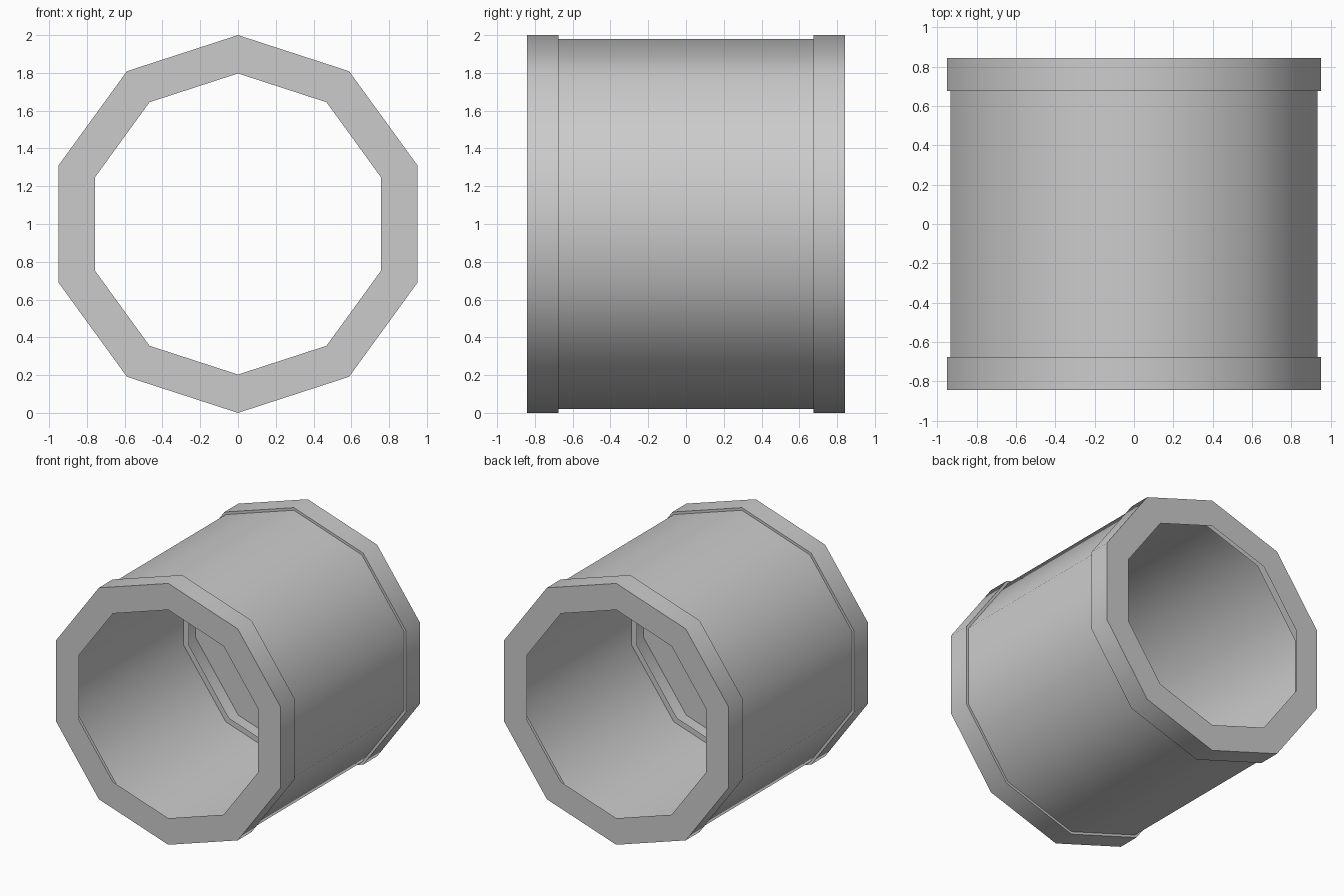
import bpy, bmesh
from math import sin, cos, pi

if "Cube" in bpy.data.objects:
    bpy.data.objects.remove(bpy.data.objects["Cube"])

SIDES = 10


def lathe(name, profile):
    """Sweep an open (radius, y) profile around the y axis as a ten-sided sheet."""
    bm = bmesh.new()
    rows = []
    for i in range(SIDES):
        a = 2 * pi * i / SIDES
        rows.append([bm.verts.new((r * sin(a), y, 1 + r * cos(a))) for r, y in profile])
    for i in range(SIDES):
        p, q = rows[i], rows[(i + 1) % SIDES]
        for k in range(len(profile) - 1):
            bm.faces.new((p[k], p[k + 1], q[k + 1], q[k]))
    bmesh.ops.recalc_face_normals(bm, faces=bm.faces[:])
    # make the widest part face away from the axis
    f = max(bm.faces, key=lambda f: f.calc_center_median().z)
    if f.normal.z < 0:
        bmesh.ops.reverse_faces(bm, faces=bm.faces[:])
    mesh = bpy.data.meshes.new(name)
    bm.to_mesh(mesh)
    bm.free()
    ob = bpy.data.objects.new(name, mesh)
    bpy.context.collection.objects.link(ob)
    bpy.ops.object.select_all(action='DESELECT')
    ob.select_set(True)
    bpy.context.view_layer.objects.active = ob
    bpy.ops.object.shade_smooth_by_angle(angle=0.7)
    return ob


# thin-walled sleeve between the collars
lathe("sleeve", [(0.98, -0.675), (0.98, 0.675)])

# hollow end collars: face plate, rim and short inner flange
for name, s in (("front_collar", -1), ("back_collar", 1)):
    lathe(name, [(0.797, s * 0.843), (1.0, s * 0.843), (1.0, s * 0.675), (0.935, s * 0.675)])
